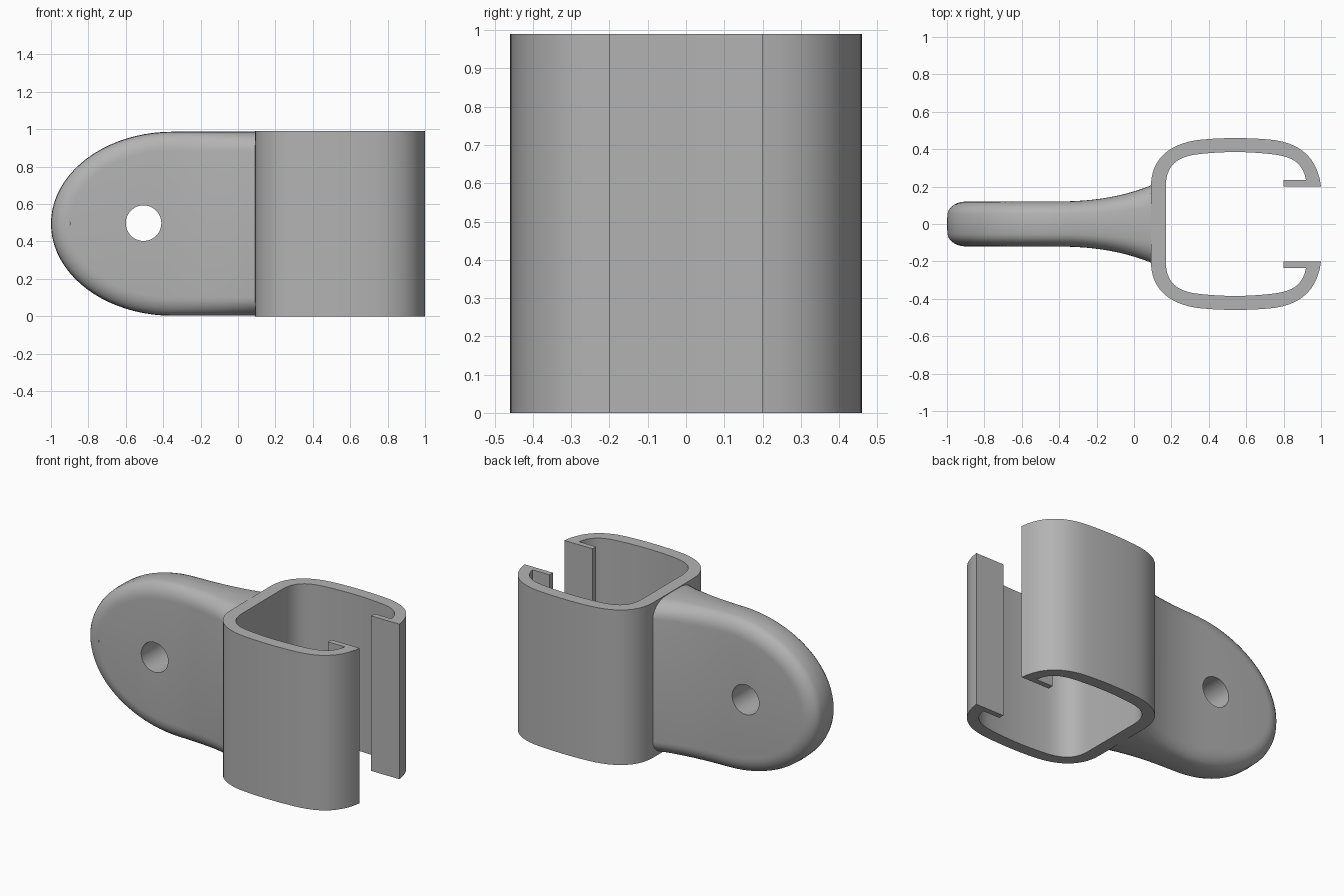
import bpy, bmesh, math
from mathutils import Vector
from mathutils.geometry import interpolate_bezier

default = bpy.data.objects.get("Cube")
if default:
    bpy.data.objects.remove(default, do_unlink=True)

HEIGHT = 0.99
MID = HEIGHT / 2

grey = bpy.data.materials.new("plain grey")
grey.use_nodes = True
colour = (0.45, 0.45, 0.45, 1)
grey.diffuse_color = colour
grey.node_tree.nodes["Principled BSDF"].inputs["Base Color"].default_value = colour


def make_object(name, bm):
    bmesh.ops.recalc_face_normals(bm, faces=bm.faces)
    mesh = bpy.data.meshes.new(name)
    bm.to_mesh(mesh)
    bm.free()
    mesh.materials.append(grey)
    obj = bpy.data.objects.new(name, mesh)
    bpy.context.collection.objects.link(obj)
    return obj


def select_only(obj):
    bpy.ops.object.select_all(action="DESELECT")
    obj.select_set(True)
    bpy.context.view_layer.objects.active = obj


def smooth(obj):
    select_only(obj)
    bpy.ops.object.shade_smooth_by_angle(angle=math.radians(35))


def curve(a, b, c, d, steps=12):
    pts = [Vector((x, y, 0)) for x, y in (a, b, c, d)]
    return [(p.x, p.y) for p in interpolate_bezier(*pts, steps)]


# Clamp: half of the C profile, outer wall out to the lip, then back inside
outer = curve((0.09, 0.2), (0.09, 0.37), (0.22, 0.44), (0.37, 0.452))
outer += curve((0.37, 0.452), (0.48, 0.462), (0.6, 0.462), (0.72, 0.452), 8)[1:]
outer += curve((0.72, 0.452), (0.87, 0.44), (0.98, 0.37), (1.0, 0.2))[1:]
lip = [(0.80, 0.2), (0.80, 0.235)]
inner = curve((0.92, 0.235), (0.90, 0.34), (0.83, 0.365), (0.72, 0.375))
inner += curve((0.72, 0.375), (0.6, 0.388), (0.48, 0.388), (0.36, 0.375), 8)[1:]
inner += curve((0.36, 0.375), (0.25, 0.365), (0.17, 0.33), (0.17, 0.2))[1:]
half = outer + lip + inner
profile = half + [(x, -y) for x, y in reversed(half)]

bm = bmesh.new()
base = bm.faces.new([bm.verts.new((x, y, 0)) for x, y in profile])
top = bmesh.ops.extrude_face_region(bm, geom=[base])["geom"]
bmesh.ops.translate(bm, vec=(0, 0, HEIGHT),
                    verts=[v for v in top if isinstance(v, bmesh.types.BMVert)])
smooth(make_object("clamp", bm))

# Tab: outline layers stacked through the thickness, inset towards both sides
ROOT, BEND, ROUND = 0.12, -0.35, 0.1
STRAIGHT, ARC, LAYERS = 14, 20, 14


def half_thickness(x):
    u = max(0, (min(x, 0.1) + 0.45) / 0.55)
    return 0.12 + 0.09 * u ** 2.5


def outline(inset):
    """Straight top, half-elliptical end, straight bottom."""
    a, b = 0.65 - inset, MID - 0.003 - inset
    run = [ROOT + (BEND - ROOT) * i / STRAIGHT for i in range(STRAIGHT)]
    pts = [(x, b) for x in run]
    for i in range(2 * ARC + 1):
        t = math.pi * i / (2 * ARC)
        pts.append((BEND - a * math.sin(t), b * math.cos(t)))
    return pts + [(x, -b) for x in reversed(run)]


bm = bmesh.new()
rings = []
for k in range(LAYERS + 1):
    t = math.pi * (k / LAYERS - 0.5)
    side = math.copysign(1, t) if abs(t) > 1e-6 else 0
    depth = 0.35 * side * min(1, abs(t) * 4) + 0.65 * math.sin(t)
    ring = outline(ROUND * (1 - math.cos(t)))
    rings.append([bm.verts.new((x, depth * half_thickness(x), MID + z))
                  for x, z in ring])
count = len(rings[0])
for a, b in zip(rings, rings[1:]):
    for i in range(count):
        j = (i + 1) % count
        bm.faces.new((a[i], a[j], b[j], b[i]))
for ring in (rings[0], rings[-1]):
    for i in range(count // 2 - 1):
        bm.faces.new((ring[i], ring[i + 1], ring[count - 2 - i], ring[count - 1 - i]))
    m = count // 2
    bm.faces.new((ring[m - 1], ring[m], ring[m + 1])) if count % 2 == 0 else None
bmesh.ops.remove_doubles(bm, verts=bm.verts, dist=1e-5)
tab = make_object("tab", bm)

# Bolt hole through the tab
bpy.ops.mesh.primitive_cylinder_add(vertices=48, radius=0.095, depth=1,
                                    location=(-0.505, 0, MID + 0.003),
                                    rotation=(math.pi / 2, 0, 0))
cutter = bpy.context.object
cutter.name = "hole_cutter"
cutter.hide_render = True
cutter.data.materials.append(grey)
cut = tab.modifiers.new("bolt hole", "BOOLEAN")
cut.operation = "DIFFERENCE"
cut.solver = "EXACT"
cut.object = cutter
select_only(tab)
bpy.ops.object.modifier_apply(modifier=cut.name)
bpy.data.objects.remove(cutter, do_unlink=True)
smooth(tab)
